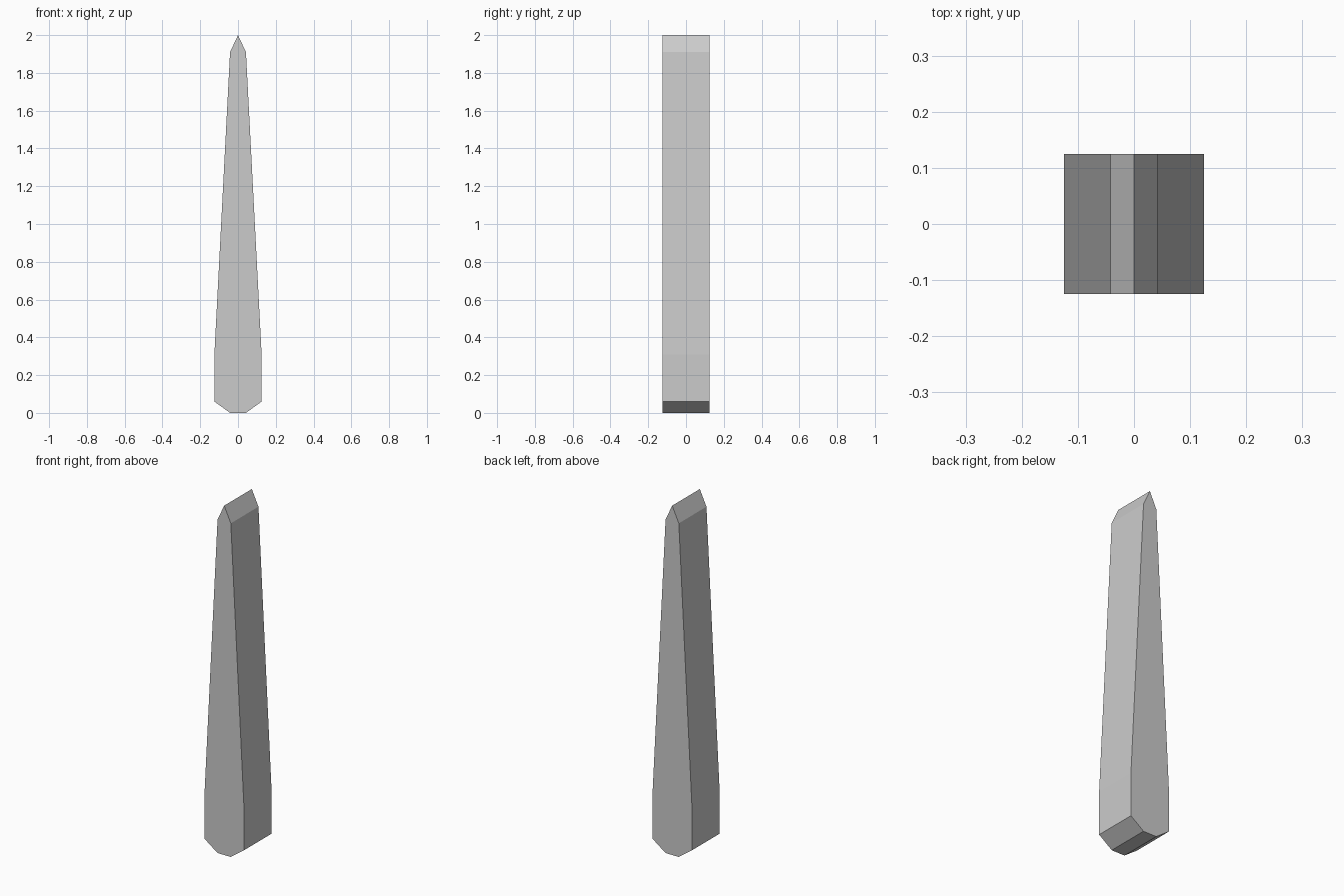
import bpy
import bmesh

if "Cube" in bpy.data.objects:
    bpy.data.objects.remove(bpy.data.objects["Cube"])

DEPTH = 0.25

# Right half of the front outline (x, z), from base to tip
half = [(0.042, 0.0), (0.125, 0.06), (0.125, 0.31), (0.042, 1.91)]
outline = half + [(0.0, 2.0)] + [(-x, z) for x, z in reversed(half)]

# Tapered spike: outline face extruded front to back
bm = bmesh.new()
front = bm.faces.new([bm.verts.new((x, -DEPTH / 2, z)) for x, z in outline])
extruded = bmesh.ops.extrude_face_region(bm, geom=[front], use_keep_orig=True)
back_verts = [g for g in extruded["geom"] if isinstance(g, bmesh.types.BMVert)]
bmesh.ops.translate(bm, verts=back_verts, vec=(0, DEPTH, 0))
bmesh.ops.recalc_face_normals(bm, faces=bm.faces)

mesh = bpy.data.meshes.new("tapered_spike")
bm.to_mesh(mesh)
bm.free()
spike = bpy.data.objects.new("tapered_spike", mesh)
bpy.context.collection.objects.link(spike)
